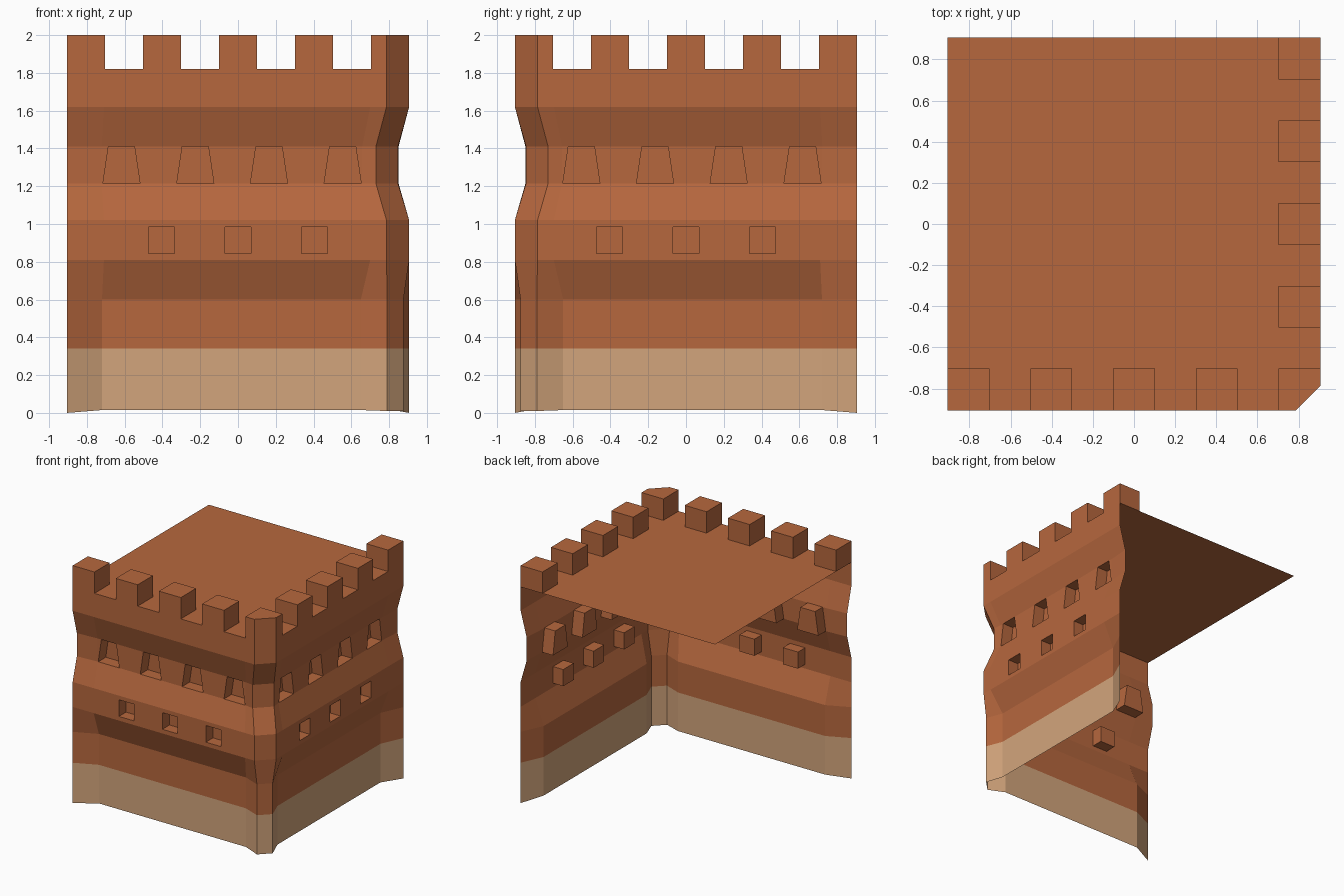
import bpy
import bmesh

if "Cube" in bpy.data.objects:
    bpy.data.objects.remove(bpy.data.objects["Cube"])


def material(name, rgb):
    m = bpy.data.materials.new(name)
    m.diffuse_color = (*rgb, 1)
    m.use_nodes = True
    m.node_tree.nodes["Principled BSDF"].inputs["Base Color"].default_value = m.diffuse_color
    return m


MATS = [material("terracotta", (0.47, 0.137, 0.048)),
        material("sandstone", (0.65, 0.375, 0.20))]
E = 0.906          # outer half width
C = 0.786          # where the corner chamfer starts
DECK, TOP, BAND = 1.82, 2.0, 0.34


def make(name, faces, mirror=False):
    """Object from lists of points; mirror reflects over the corner diagonal."""
    bm = bmesh.new()
    for pts in faces:
        if mirror:
            pts = [(-y, -x, z) for x, y, z in reversed(pts)]
        f = bm.faces.new([bm.verts.new(p) for p in pts])
        f.material_index = int(max(p[2] for p in pts) < BAND + 0.01)
    bmesh.ops.remove_doubles(bm, verts=bm.verts, dist=0.0005)
    me = bpy.data.meshes.new(name)
    bm.to_mesh(me)
    bm.free()
    for m in MATS:
        me.materials.append(m)
    ob = bpy.data.objects.new(name, me)
    bpy.context.collection.objects.link(ob)


def row(z, end=E, left=-0.71, right=0.70, mid=E, corner=(C, E), dz=(0, 0)):
    """Wall points at one height: free end, middle section, corner."""
    return [(-E, -end, z), (left, -mid, z + dz[0]),
            (right, -mid, z + dz[0]), (corner[0], -corner[1], z + dz[1])]


def strip(lo, hi, gaps=()):
    return [[lo[i], lo[i + 1], hi[i + 1], hi[i]]
            for i in range(len(lo) - 1) if i not in gaps]


def pocket(ring, depth):
    """Recess behind an opening in the wall."""
    back = [(x, y + depth, z) for x, y, z in ring]
    n = len(ring)
    return [[ring[i], ring[(i + 1) % n], back[(i + 1) % n], back[i]]
            for i in range(n)] + [back]


foot = dict(left=-0.72, right=0.65, mid=0.822, corner=(0.79, 0.876))
waist = dict(end=0.85, left=-0.722, right=0.657, mid=0.838, corner=(0.73, 0.847))
base = row(0, dz=(0.015, 0.01), **foot)
band, plinth = row(BAND, **foot), row(0.6, **foot)
low, sill, head, high = row(0.81), row(0.845), row(0.985), row(1.02)
waist_lo, waist_hi = row(1.215, **waist), row(1.41, **waist)
eave, rim = row(1.62), row(DECK)


def holes(lo, hi, centres, half_lo, half_hi, depth):
    """Wall band pierced by a row of tapered pockets."""
    def split(r, half):
        _, y, z = r[1]
        cuts = [(c + s * half, y, z) for c in centres for s in (-1, 1)]
        return r[:2] + cuts + r[2:]
    a, b = split(lo, half_lo), split(hi, half_hi)
    gaps = [2 + 2 * i for i in range(len(centres))]
    out = strip(a, b, gaps)
    for g in gaps:
        out += pocket([a[g], a[g + 1], b[g + 1], b[g]], depth)
    return out


# Walls: profiled bands with square windows and tapered arrow slots
wall = []
for lo, hi in ((base, band), (band, plinth), (plinth, low), (low, sill),
               (head, high), (high, waist_lo), (waist_hi, eave), (eave, rim)):
    wall += strip(lo, hi)
wall += holes(sill, head, (-0.405, 0, 0.405), 0.07, 0.07, 0.095)
wall += holes(waist_lo, waist_hi, (-0.617, -0.226, 0.164, 0.554), 0.098, 0.069, 0.1)
make("front_wall", wall)
make("right_wall", wall, mirror=True)

# Chamfered corner joining the walls
levels = [r[-1] for r in (base, band, plinth, low, high, waist_lo, waist_hi, eave, rim)]
other = [(-y, -x, z) for x, y, z in levels]
make("corner_chamfer", [[levels[i], other[i], other[i + 1], levels[i + 1]]
                        for i in range(len(levels) - 1)])

# Thin roof deck
make("roof_deck", [[(-E, -E, DECK), (C, -E, DECK), (E, -C, DECK),
                    (E, E, DECK), (-E, E, DECK)]])


# Battlements
def prism(outline):
    lo = [(x, y, DECK) for x, y in outline]
    hi = [(x, y, TOP) for x, y in outline]
    n = len(lo)
    return [[lo[i], lo[(i + 1) % n], hi[(i + 1) % n], hi[i]]
            for i in range(n)] + [hi]


W = 0.203
INNER = -E + W
merlons = []
for i in range(4):
    x = -E + i * (2 * E - W) / 4
    merlons += prism([(x, -E), (x + W, -E), (x + W, INNER), (x, INNER)])
make("front_merlons", merlons)
make("right_merlons", merlons, mirror=True)
make("corner_merlon", prism([(E - W, -E), (C, -E), (E, -C), (E, INNER), (E - W, INNER)]))
